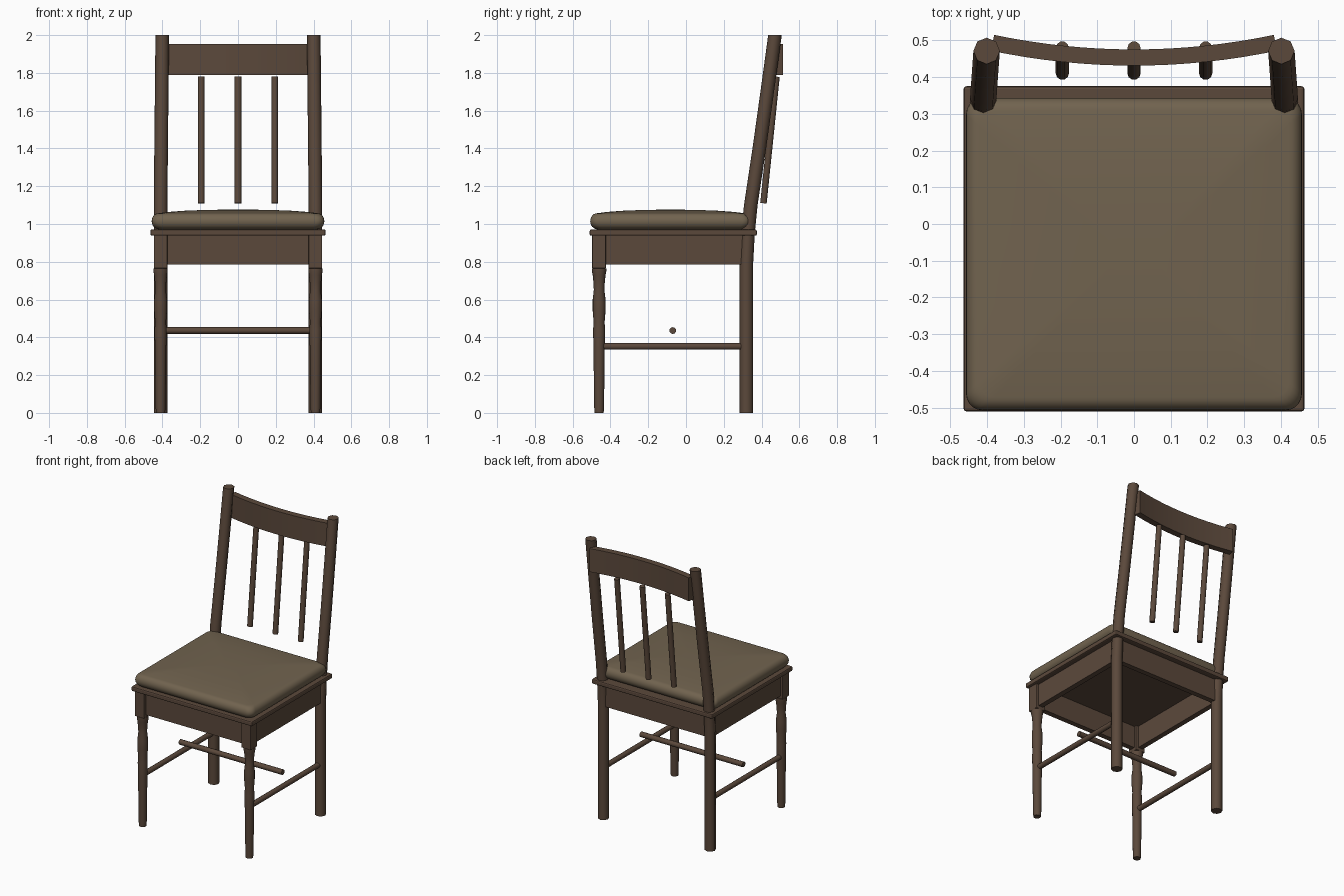
import bpy, bmesh, math
from mathutils import Vector

if "Cube" in bpy.data.objects:
    bpy.data.objects.remove(bpy.data.objects["Cube"])


def material(name, rgb):
    m = bpy.data.materials.new(name)
    m.diffuse_color = (*rgb, 1)
    m.use_nodes = True
    m.node_tree.nodes["Principled BSDF"].inputs["Base Color"].default_value = m.diffuse_color
    return m


WOOD = material("dark wood", (0.105, 0.066, 0.044))
FABRIC = material("brown fabric", (0.165, 0.125, 0.078))


def loft(name, rings, mat=WOOD, smooth=True):
    """Skin a list of equal-length point rings and cap both ends."""
    bm = bmesh.new()
    rows = [[bm.verts.new(p) for p in ring] for ring in rings]
    n = len(rows[0])
    for a, b in zip(rows, rows[1:]):
        for i in range(n):
            j = (i + 1) % n
            bm.faces.new((a[i], a[j], b[j], b[i]))
    bm.faces.new(rows[0][::-1])
    bm.faces.new(rows[-1])
    bmesh.ops.recalc_face_normals(bm, faces=bm.faces)
    me = bpy.data.meshes.new(name)
    bm.to_mesh(me)
    bm.free()
    ob = bpy.data.objects.new(name, me)
    bpy.context.collection.objects.link(ob)
    me.materials.append(mat)
    if smooth:
        bpy.ops.object.select_all(action='DESELECT')
        ob.select_set(True)
        bpy.context.view_layer.objects.active = ob
        bpy.ops.object.shade_smooth_by_angle(angle=math.radians(50))
    return ob


def circle(c, r, n):
    return [(c[0] + r * math.cos(math.tau * i / n),
             c[1] + r * math.sin(math.tau * i / n), c[2]) for i in range(n)]


def rod(name, a, b, r, n=10):
    a, b = Vector(a), Vector(b)
    q = Vector((0, 0, 1)).rotation_difference(b - a)
    ring = [q @ Vector(p) for p in circle((0, 0, 0), r, n)]
    return loft(name, [[p + e for p in ring] for e in (a, b)])


def box(name, x, y, z, bevel=0.0):
    ring = [(x[0], y[0]), (x[1], y[0]), (x[1], y[1]), (x[0], y[1])]
    ob = loft(name, [[(*p, h) for p in ring] for h in z], smooth=False)
    if bevel:
        m = ob.modifiers.new("edge", 'BEVEL')
        m.width, m.segments = bevel, 2
    return ob


# Turned front leg profile (height, radius) and bent back post path (height, y, x)
LEG = [(0, .024), (.03, .026), (.35, .030), (.44, .032), (.48, .029), (.54, .034),
       (.60, .034), (.65, .028), (.69, .030), (.73, .034), (.75, .038), (.765, .038)]
POST = [(0, .32, .41), (.80, .32, .41), (.95, .328, .41), (1.1, .343, .41),
        (1.4, .388, .407), (1.7, .43, .404), (2.0, .471, .401)]

for s, side in ((-1, "left"), (1, "right")):
    # Legs and posts
    loft(f"front_leg_{side}", [circle((s * .41, -.46, z), r, 16) for z, r in LEG])
    box(f"front_leg_block_{side}", (s * .41 - .036, s * .41 + .036), (-.497, -.424), (.765, .945), .004)
    loft(f"back_post_{side}", [circle((s * x, y, z), .036, 8) for z, y, x in POST])
    # Side stretcher and apron
    rod(f"side_stretcher_{side}", (s * .41, -.45, .352), (s * .41, .31, .352), .018)
    box(f"side_apron_{side}", (s * .41 - .018, s * .41 + .018), (-.44, .30), (.785, .945))

# Floating cross stretcher
rod("cross_stretcher", (-.395, -.07, .436), (.395, -.07, .436), .018)

# Front and back aprons, seat board
box("front_apron", (-.39, .39), (-.478, -.442), (.785, .945))
box("back_apron", (-.39, .39), (.302, .338), (.785, .945))
box("seat_board", (-.464, .464), (-.51, .375), (.938, .971), .008)

# Cushion: rounded-rectangle rings, rolled edge, gently crowned top
HX, HY, CY, R = .457, .425, -.082, .045
outline = []
for k, (sx, sy) in enumerate(((1, 1), (-1, 1), (-1, -1), (1, -1))):
    for i in range(6):
        a = math.pi / 2 * (k + i / 5)
        outline.append((sx * (HX - R) + R * math.cos(a), sy * (HY - R) + R * math.sin(a)))
layers = [(.035, .972)]
layers += [(.036 * (1 - math.cos(a)), 1.015 + .042 * math.sin(a))
           for a in (math.radians(d) for d in range(-75, 91, 15))]
layers += [(.09, 1.064), (.17, 1.070), (.27, 1.074), (.38, 1.076)]
loft("seat_cushion", [[(x * (HX - d) / HX, CY + y * (HY - d) / HY, z) for x, y in outline]
                      for d, z in layers], FABRIC)

# Back spindles
for i, x in enumerate((-.195, 0, .195)):
    rod(f"back_spindle_{i + 1}", (x, .41, 1.11), (x, .479, 1.78), .018)

# Crest rail, bowed backwards at the ends
rings = []
for i in range(17):
    x = -.385 + .77 * i / 16
    y = .453 + .04 * (x / .385) ** 2
    n = Vector((-.08 * x / .385 ** 2, 1, 0)).normalized() * .022
    rings.append([(x + t * n.x, y + t * n.y, z)
                  for t, z in ((-1, 1.79), (1, 1.79), (1, 1.952), (-1, 1.952))])
loft("crest_rail", rings)
